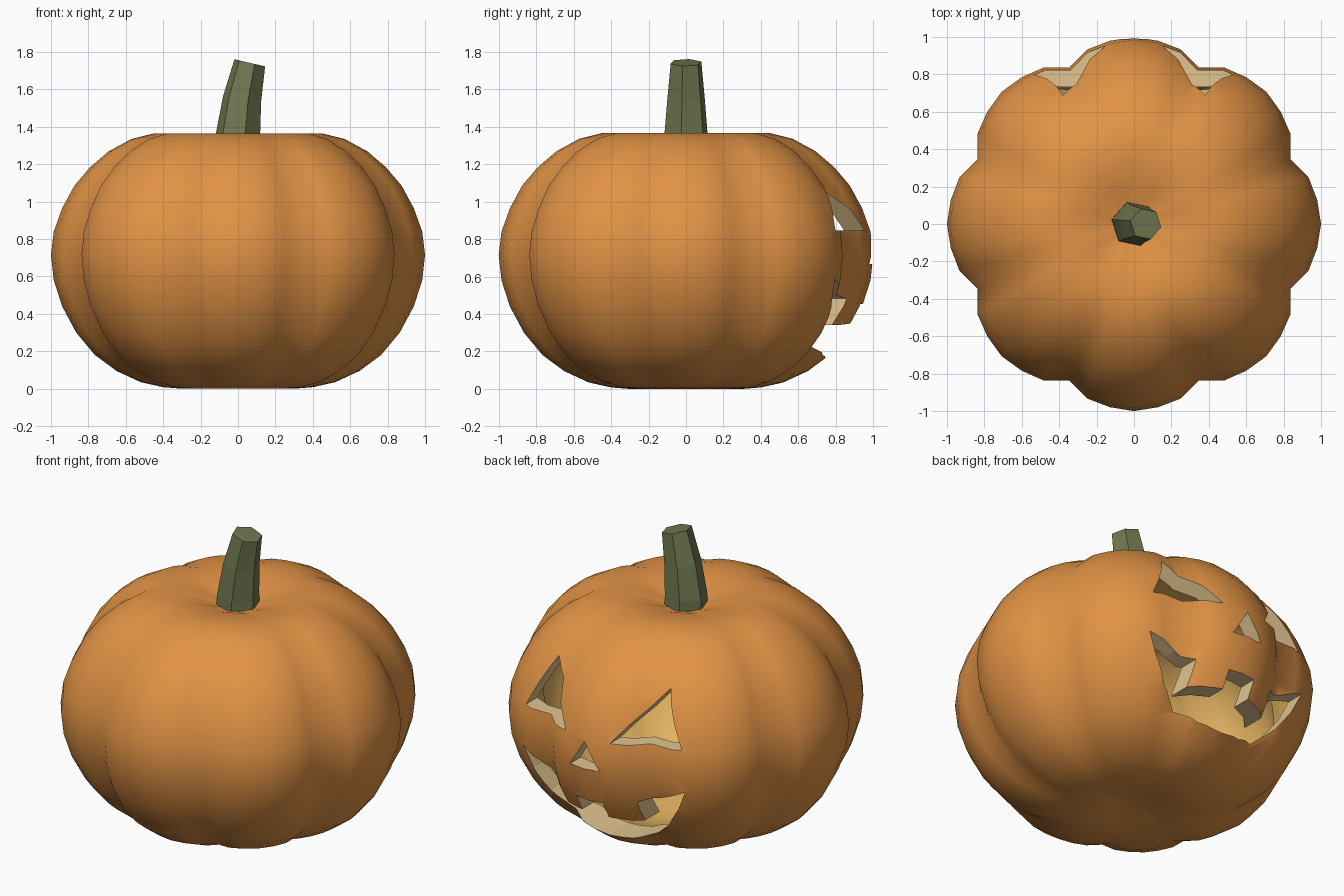
import bpy, bmesh
from math import sin, cos, pi, radians

if "Cube" in bpy.data.objects:
    bpy.data.objects.remove(bpy.data.objects["Cube"])


def material(name, rgb):
    m = bpy.data.materials.new(name)
    m.diffuse_color = (*rgb, 1)
    m.use_nodes = True
    m.node_tree.nodes["Principled BSDF"].inputs["Base Color"].default_value = m.diffuse_color
    return m


SKIN = material("skin", (0.75, 0.29, 0.06))
FLESH = material("flesh", (0.78, 0.46, 0.12))
RIND = material("cut_rind", (0.75, 0.56, 0.28))
STEM = material("stem_green", (0.16, 0.19, 0.08))


def make(name, bm, mats):
    me = bpy.data.meshes.new(name)
    bm.to_mesh(me)
    bm.free()
    for m in mats:
        me.materials.append(m)
    ob = bpy.data.objects.new(name, me)
    bpy.context.collection.objects.link(ob)
    return ob


# Pumpkin profile at the middle of a lobe, and lobe radius factors
PROFILE = [(.1, 1.30), (.22, 1.34), (.33, 1.36), (.45, 1.365), (.57, 1.335), (.69, 1.27),
           (.79, 1.185), (.875, 1.085), (.94, .965), (.985, .84), (1, .715), (.985, .58),
           (.94, .44), (.865, .30), (.765, .18), (.65, .095), (.52, .035), (.4, .008),
           (.3, 0), (.18, .015), (.08, .035)]
LOBE = [1, .988, .966, .905, .966, .988]
SEG = 48


def lathe(bm, profile, top, bottom, mat, flip):
    """Closed lobed surface of revolution with pole points."""
    rings = []
    for r, z in profile:
        rings.append([bm.verts.new((r * LOBE[i % 6] * cos(2 * pi * i / SEG),
                                    r * LOBE[i % 6] * sin(2 * pi * i / SEG), z))
                      for i in range(SEG)])
    a, b = bm.verts.new((0, 0, top)), bm.verts.new((0, 0, bottom))
    faces = []
    for i in range(SEG):
        j = (i + 1) % SEG
        faces.append((a, rings[0][i], rings[0][j]))
        faces.append((b, rings[-1][j], rings[-1][i]))
        for u, v in zip(rings, rings[1:]):
            faces.append((u[i], v[i], v[j], u[j]))
    for f in faces:
        face = bm.faces.new(f[::-1] if flip else f)
        face.material_index = mat


# Hollow shell: outer skin plus inward-facing inner wall
bm = bmesh.new()
lathe(bm, PROFILE, 1.285, .04, 0, False)


def inner_z(z):
    return .7 + (z - .7) * .86


lathe(bm, [(r * .9, inner_z(z)) for r, z in PROFILE], inner_z(1.285), inner_z(.04), 1, True)
shell = make("pumpkin_shell", bm, [SKIN, FLESH, RIND])

# Face openings, drawn in x and z and cut through the back wall
eye = [(.15, .845), (.53, .845), (.38, 1.145)]
nose = [(0, .83), (.1, .667), (-.1, .667)]
half_mouth = [(.09, .453), (.09, .35), (.27, .34), (.27, .483), (.38, .515), (.55, .59),
              (.49, .46), (.4, .33), (.28, .225), (.15, .18)]


def mirrored(pts):
    return [(-x, z) for x, z in reversed(pts)]


mouth = half_mouth + [(0, .165)] + mirrored(half_mouth)

bm = bmesh.new()
for outline in (eye, mirrored(eye), nose, mouth):
    near = [bm.verts.new((x, .35, z)) for x, z in outline]
    far = [bm.verts.new((x, 1.3, z)) for x, z in outline]
    bm.faces.new(near)
    bm.faces.new(far[::-1])
    for i in range(len(near)):
        j = (i + 1) % len(near)
        bm.faces.new((near[j], near[i], far[i], far[j]))
bmesh.ops.recalc_face_normals(bm, faces=bm.faces)
for f in bm.faces:
    f.material_index = 2
cutter = make("face_cutter", bm, [SKIN, FLESH, RIND])
cutter.hide_render = True

mod = shell.modifiers.new("carve", 'BOOLEAN')
mod.operation = 'DIFFERENCE'
mod.solver = 'EXACT'
mod.object = cutter
bpy.context.view_layer.objects.active = shell
bpy.ops.object.modifier_apply(modifier=mod.name)
bpy.data.objects.remove(cutter)

# Smooth skin and flesh, flat cut faces with crisp borders
bm = bmesh.new()
bm.from_mesh(shell.data)
for f in bm.faces:
    f.smooth = f.material_index != 2
for e in bm.edges:
    e.smooth = len({f.material_index for f in e.link_faces}) == 1
bm.to_mesh(shell.data)
bm.free()

# Bent six-sided stem: centre x, centre z, radius, tilt
bm = bmesh.new()
rings = []
for cx, cz, r, tilt in [(0, 1.25, .125, 0), (0, 1.36, .121, 2),
                        (.022, 1.55, .105, 8), (.063, 1.742, .086, 13)]:
    t = radians(tilt)
    ring = []
    for k in range(6):
        a = radians(48 + 60 * k)
        ring.append(bm.verts.new((cx + r * cos(a) * cos(t), r * sin(a), cz - r * cos(a) * sin(t))))
    rings.append(ring)
bm.faces.new(rings[0][::-1])
bm.faces.new(rings[-1])
for lo, hi in zip(rings, rings[1:]):
    for i in range(6):
        j = (i + 1) % 6
        bm.faces.new((lo[i], lo[j], hi[j], hi[i]))
make("stem", bm, [STEM])
